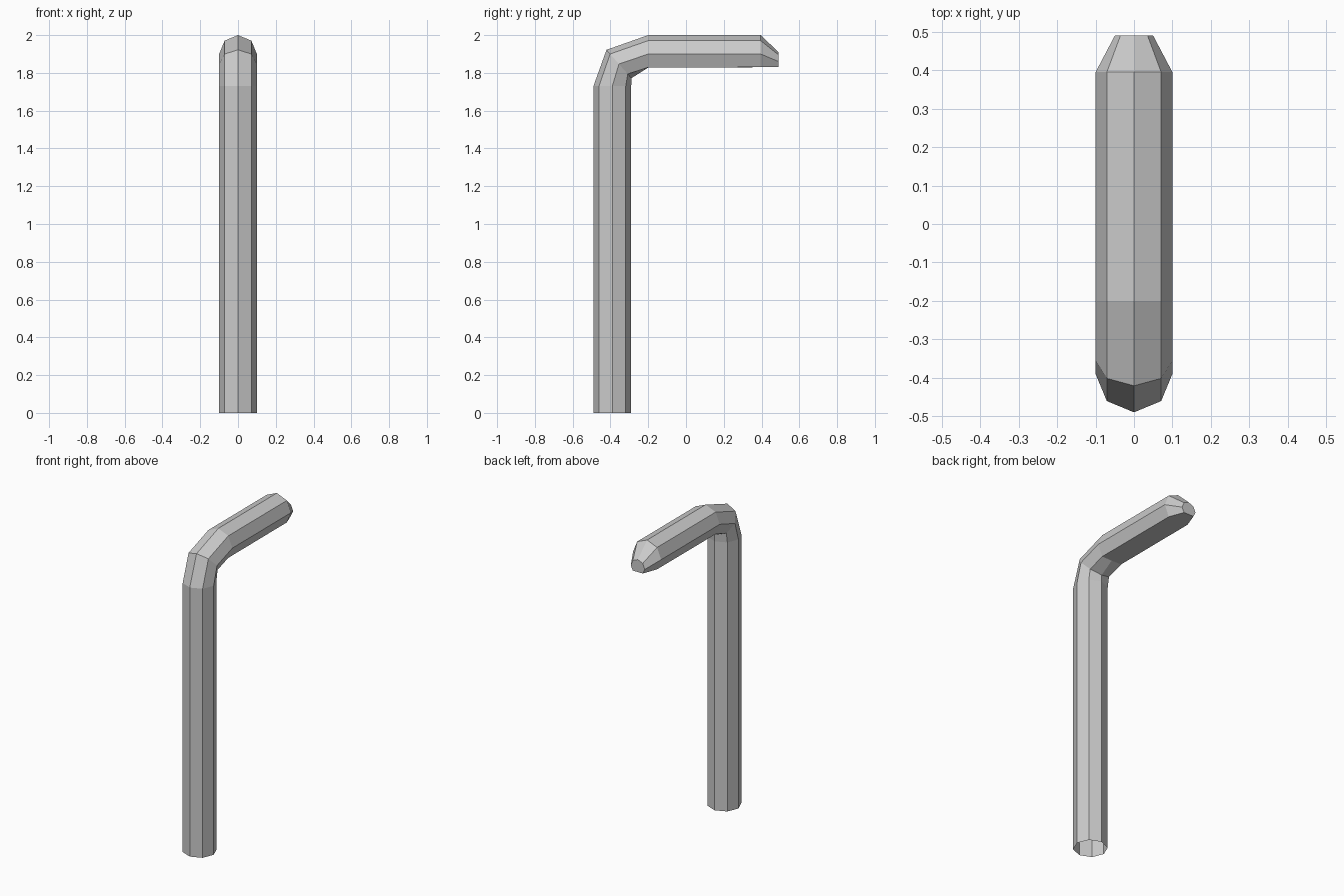
import bpy, bmesh
from math import sin, cos, pi

if "Cube" in bpy.data.objects:
    bpy.data.objects.remove(bpy.data.objects["Cube"])

SIDES = 8
# sections along the bent pole: centre (y, z), vector to outer/top corner (y, z), half width, lowest z
sections = [
    ((-0.39, 0.00), (-0.10, 0.0), 0.10, 0.0),       # foot
    ((-0.39, 1.73), (-0.10, 0.0), 0.10, 0.0),       # top of post
    ((-0.355, 1.847), (-0.066, 0.075), 0.10, 0.0),  # elbow
    ((-0.20, 1.90), (0.0, 0.10), 0.10, 1.828),      # start of arm, flat underside
    ((0.395, 1.90), (0.0, 0.10), 0.10, 1.83),       # end of straight arm
    ((0.49, 1.86), (0.0, 0.05), 0.05, 1.83),        # tapered tip
]

bm = bmesh.new()


def ring(centre, outer, half, floor):
    verts = []
    for i in range(SIDES):
        a = 2 * pi * i / SIDES
        y = centre[0] + outer[0] * cos(a)
        z = max(centre[1] + outer[1] * cos(a), floor)
        verts.append(bm.verts.new((half * sin(a), y, z)))
    return verts


# tube skin, open at the foot and capped at the tip
rings = [ring(*s) for s in sections]
for low, high in zip(rings, rings[1:]):
    for i in range(SIDES):
        j = (i + 1) % SIDES
        bm.faces.new((low[i], low[j], high[j], high[i]))
bm.faces.new(rings[-1])
bmesh.ops.recalc_face_normals(bm, faces=bm.faces)

mesh = bpy.data.meshes.new("lamp_post")
bm.to_mesh(mesh)
bm.free()
bpy.context.collection.objects.link(bpy.data.objects.new("lamp_post", mesh))
